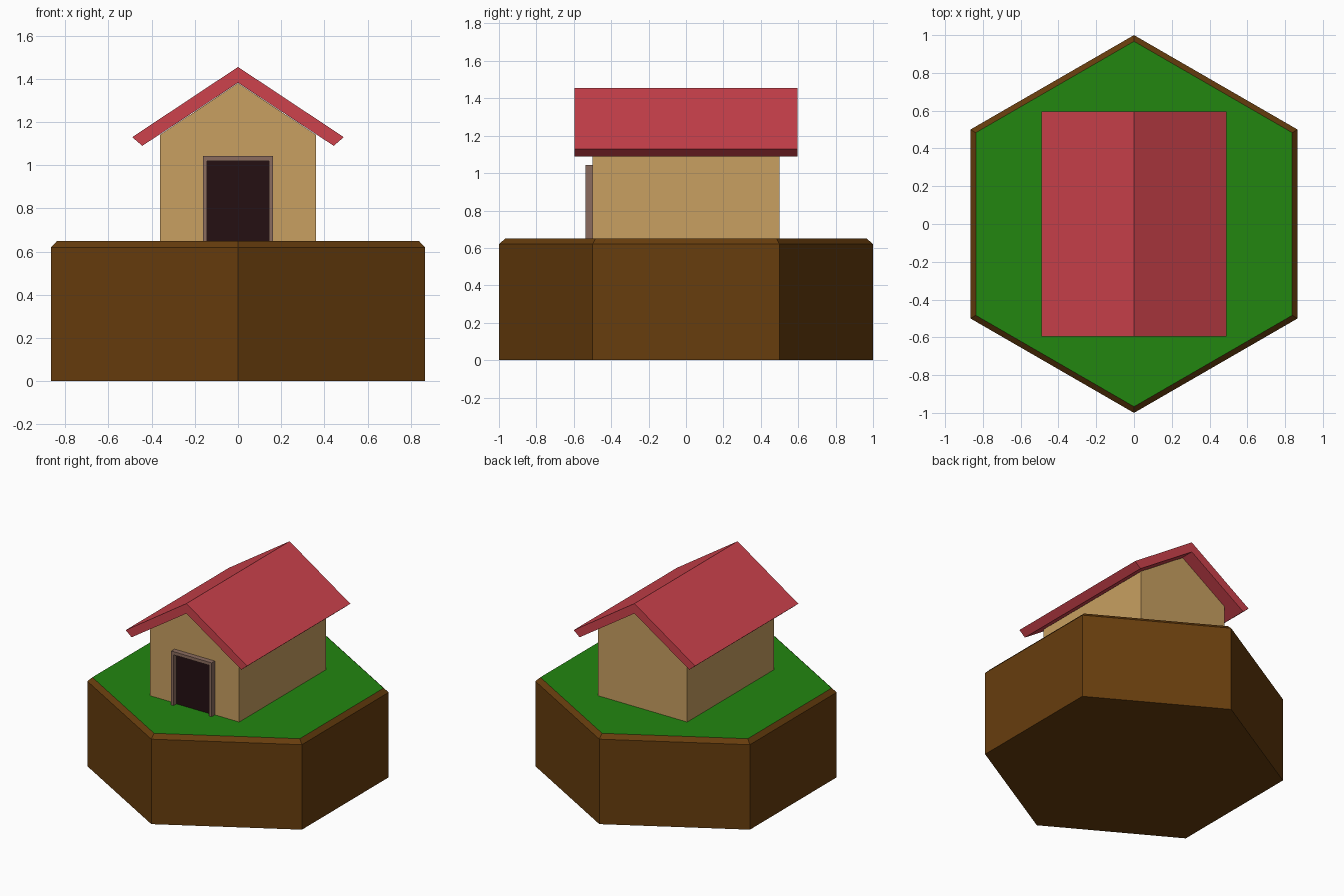
import bpy, bmesh
from mathutils import Matrix

if "Cube" in bpy.data.objects:
    bpy.data.objects.remove(bpy.data.objects["Cube"])


def material(name, rgb):
    m = bpy.data.materials.new(name)
    m.diffuse_color = (*rgb, 1)
    m.use_nodes = True
    m.node_tree.nodes["Principled BSDF"].inputs["Base Color"].default_value = m.diffuse_color
    return m


soil = material("soil", (0.136, 0.047, 0.004))
grass = material("grass", (0.016, 0.24, 0.005))
plaster = material("plaster", (0.58, 0.35, 0.12))
red = material("roof_red", (0.61, 0.054, 0.072))
dark = material("dark_opening", (0.018, 0.005, 0.006))
wood = material("frame_wood", (0.26, 0.15, 0.114))


def finish(bm, name, *mats):
    bmesh.ops.recalc_face_normals(bm, faces=bm.faces)
    me = bpy.data.meshes.new(name)
    bm.to_mesh(me)
    bm.free()
    for m in mats:
        me.materials.append(m)
    ob = bpy.data.objects.new(name, me)
    bpy.context.collection.objects.link(ob)
    return ob


def prism(name, profile, y0, y1, mat):
    """Extrude an (x, z) profile along y."""
    bm = bmesh.new()
    face = bm.faces.new([bm.verts.new((x, y0, z)) for x, z in profile])
    ext = bmesh.ops.extrude_face_region(bm, geom=[face], use_keep_orig=True)
    moved = [v for v in ext["geom"] if isinstance(v, bmesh.types.BMVert)]
    bmesh.ops.translate(bm, verts=moved, vec=(0, y1 - y0, 0))
    return finish(bm, name, mat)


def mirrored(right):
    """Close a right-hand profile with its mirror image in x."""
    return right + [(-x, z) for x, z in reversed(right) if x > 0]


# Hexagonal ground block with chamfered rim and grass top
bm = bmesh.new()
bmesh.ops.create_cone(bm, cap_ends=True, segments=6, radius1=1, radius2=1,
                      depth=0.62, matrix=Matrix.Translation((0, 0, 0.31)))
# Orient the hexagon with points on the y axis
if max(v.co.x for v in bm.verts) > 0.95:
    bmesh.ops.rotate(bm, verts=bm.verts, matrix=Matrix.Rotation(0.5235988, 3, 'Z'))
top = max(bm.faces, key=lambda f: f.calc_center_median().z)
top = bmesh.ops.extrude_discrete_faces(bm, faces=[top])["faces"][0]
for v in top.verts:
    v.co = (v.co.x * 0.967, v.co.y * 0.967, 0.65)
top.material_index = 1
finish(bm, "ground_block", soil, grass)

# House body with gable ends
prism("house_walls", [(-0.36, 0.65), (0.36, 0.65), (0.36, 1.142), (0, 1.38), (-0.36, 1.142)],
      -0.5, 0.5, plaster)

# Pitched roof slab
prism("roof", [(0, 1.455), (0.49, 1.13), (0.443, 1.09), (0, 1.382),
               (-0.443, 1.09), (-0.49, 1.13)], -0.595, 0.595, red)

# Doorway and its surrounding frame
prism("door_opening", mirrored([(0.145, 0.65), (0.145, 1.022)]), -0.505, -0.49, dark)
frame = [(0.163, 0.65), (0.163, 1.043), (-0.163, 1.043), (-0.163, 0.65),
         (-0.143, 0.65), (-0.143, 1.02), (0.143, 1.02), (0.143, 0.65)]
prism("door_frame", frame, -0.537, -0.49, wood)
